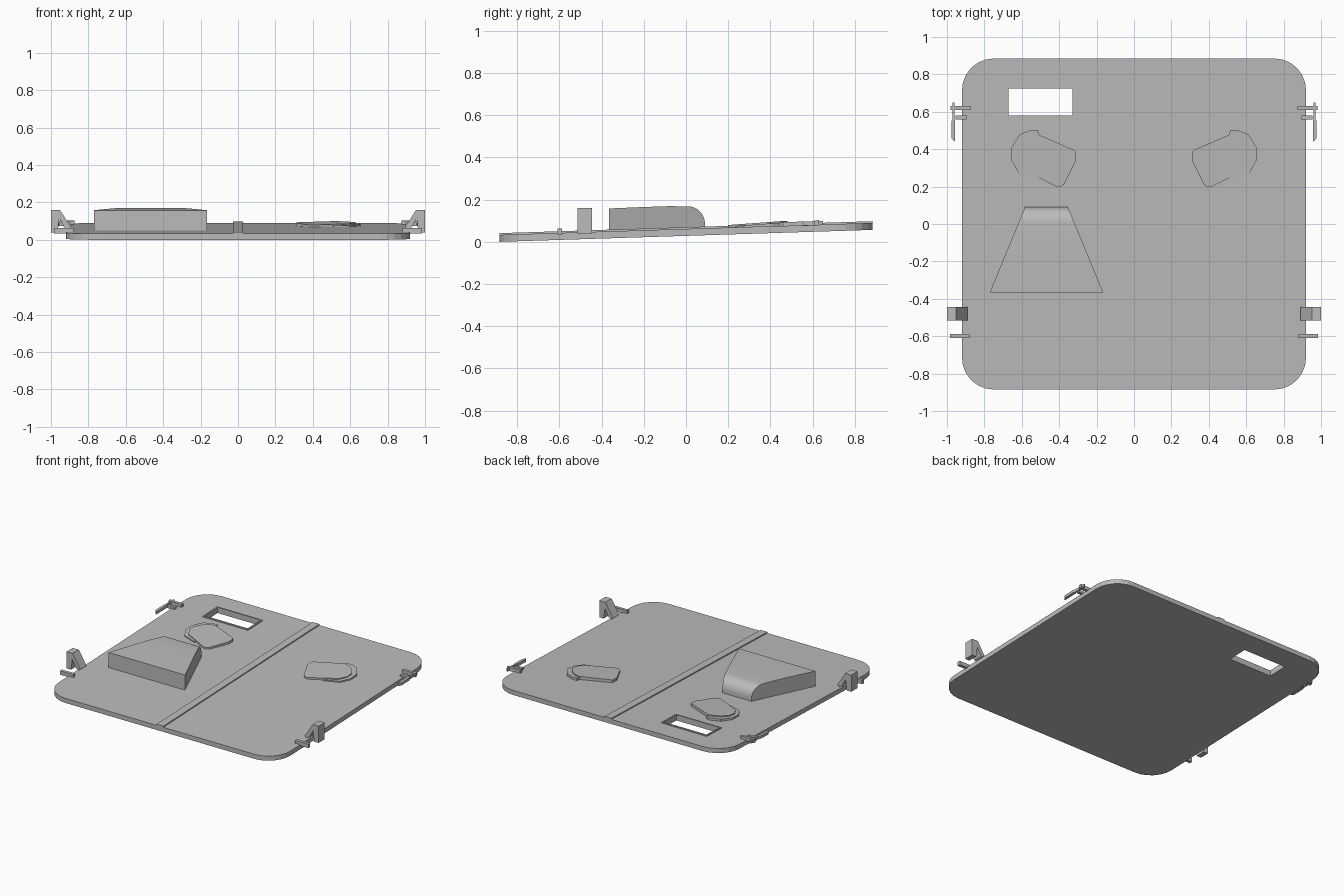
import bpy, bmesh, math

cube = bpy.data.objects.get("Cube")
if cube:
    bpy.data.objects.remove(cube, do_unlink=True)

grey = bpy.data.materials.new("plain grey")
grey.use_nodes = True
GREY = (0.5, 0.5, 0.5, 1)
grey.diffuse_color = GREY
grey.node_tree.nodes["Principled BSDF"].inputs["Base Color"].default_value = GREY

HALF_X, HALF_Y, THICK, SLOPE = 0.92, 0.885, 0.033, 0.032


def lift(y):
    """Height gained by the tilted panel at depth y."""
    return SLOPE * (y + HALF_Y)


def tilt(x, y, z):
    return x, y, z + lift(y)


def plate(name, loops, low, high, place=tilt, smooth=False):
    """Extrude an outline (with optional holes), then place each vertex."""
    curve = bpy.data.curves.new(name, "CURVE")
    curve.dimensions, curve.fill_mode = "2D", "BOTH"
    curve.extrude = (high - low) / 2
    for loop in loops:
        spline = curve.splines.new("POLY")
        spline.points.add(len(loop) - 1)
        for point, (a, b) in zip(spline.points, loop):
            point.co = (a, b, 0, 1)
        spline.use_cyclic_u, spline.use_smooth = True, False
    temp = bpy.data.objects.new(name + " outline", curve)
    bpy.context.collection.objects.link(temp)
    graph = bpy.context.evaluated_depsgraph_get()
    mesh = bpy.data.meshes.new_from_object(temp.evaluated_get(graph))
    bpy.data.objects.remove(temp, do_unlink=True)
    bpy.data.curves.remove(curve)
    for v in mesh.vertices:
        v.co = place(v.co.x, v.co.y, v.co.z + (low + high) / 2)
    bm = bmesh.new()
    bm.from_mesh(mesh)
    bmesh.ops.remove_doubles(bm, verts=bm.verts, dist=0.0001)
    bmesh.ops.recalc_face_normals(bm, faces=bm.faces)
    bm.to_mesh(mesh)
    bm.free()
    mesh.materials.clear()
    mesh.materials.append(grey)
    mesh.name = name
    obj = bpy.data.objects.new(name, mesh)
    bpy.context.collection.objects.link(obj)
    if smooth:
        bpy.ops.object.select_all(action="DESELECT")
        obj.select_set(True)
        bpy.context.view_layer.objects.active = obj
        bpy.ops.object.shade_smooth_by_angle(angle=math.radians(35))
    return obj


def rect(x0, x1, y0, y1):
    return [(x0, y0), (x1, y0), (x1, y1), (x0, y1)]


def rounded(hx, hy, radius, steps):
    pts = []
    for i, (sx, sy) in enumerate([(1, 1), (-1, 1), (-1, -1), (1, -1)]):
        for k in range(steps + 1):
            a = math.pi / 2 * (i + k / steps)
            pts.append((sx * (hx - radius) + radius * math.cos(a),
                        sy * (hy - radius) + radius * math.sin(a)))
    return pts


def flip(loop, side):
    return [(side * x, y) for x, y in loop]


# Tilted panel with a window opening, its rim and the centre strip
opening = rect(-0.67, -0.33, 0.58, 0.725)
plate("panel", [rounded(HALF_X, HALF_Y, 0.17, 6), opening], 0, THICK)
plate("window_rim", [rect(-0.68, -0.32, 0.57, 0.735), opening], THICK - 0.005, THICK + 0.008)
plate("centre_strip", [rect(-0.027, 0.027, -HALF_Y, HALF_Y)], THICK - 0.005, THICK + 0.008)

# Tapering hood: side profile widened towards the front, rounded at the back
arc = [(0.01 + 0.08 * math.sin(a), 0.085 + 0.083 * math.cos(a))
       for a in (math.pi / 2 * k / 8 for k in range(9))]
profile = [(-0.365, 0.035), (-0.365, 0.158), (-0.2, 0.165), (-0.08, 0.169)] + arc + [(0.09, 0.05)]


def hood_place(y, z, x):
    t = (y + 0.365) / 0.455
    return -0.468 + x * (0.303 + t * (0.115 - 0.303)), y, z


plate("hood", [profile], -1, 1, hood_place, smooth=True)

pad = [(0.31, 0.385), (0.31, 0.34), (0.375, 0.21), (0.39, 0.2), (0.415, 0.2),
       (0.595, 0.29), (0.628, 0.34), (0.628, 0.395), (0.59, 0.445), (0.55, 0.47),
       (0.515, 0.48), (0.325, 0.398)]
collar = [(0.51, 0.235), (0.618, 0.275), (0.655, 0.34), (0.655, 0.41), (0.61, 0.48),
          (0.55, 0.503), (0.515, 0.503), (0.5, 0.45), (0.5, 0.3)]
clamp = [(1.0, 0.04), (1.0, 0.16), (0.952, 0.16), (0.89, 0.062), (0.905, 0.05),
         (0.925, 0.06), (0.955, 0.115), (0.965, 0.04)]


def pad_place(x, y, z):
    rise = 0.04 * max(0, y - 0.2) if z > THICK else 0
    return x, y, z + lift(y) + rise


# Pads and edge fittings on both sides
for side, label in ((1, "left"), (-1, "right")):
    plate(label + "_pad", [flip(pad, side)], THICK - 0.004, THICK + 0.012, pad_place)
    plate(label + "_pad_collar", [flip(collar, side)], THICK - 0.004, THICK + 0.005, pad_place)
    plate(label + "_clamp", [flip(clamp, side)], -0.515, -0.445,
          lambda x, z, y: (x, y, z))
    plate(label + "_front_bar", [flip(rect(0.88, 0.985, -0.61, -0.588), side)], 0.026, 0.054)
    plate(label + "_back_bar", [flip(rect(0.875, 0.98, 0.61, 0.63), side)], 0.028, 0.054)
    plate(label + "_short_bar", [flip(rect(0.895, 0.955, 0.56, 0.58), side)], 0.028, 0.045)
    arm = [(0.96, 0.44), (0.976, 0.46), (0.976, 0.55), (0.97, 0.56), (0.97, 0.65),
           (0.96, 0.65), (0.96, 0.56), (0.956, 0.55), (0.956, 0.45)]
    plate(label + "_latch_arm", [flip(arm, side)], 0.03, 0.05)
